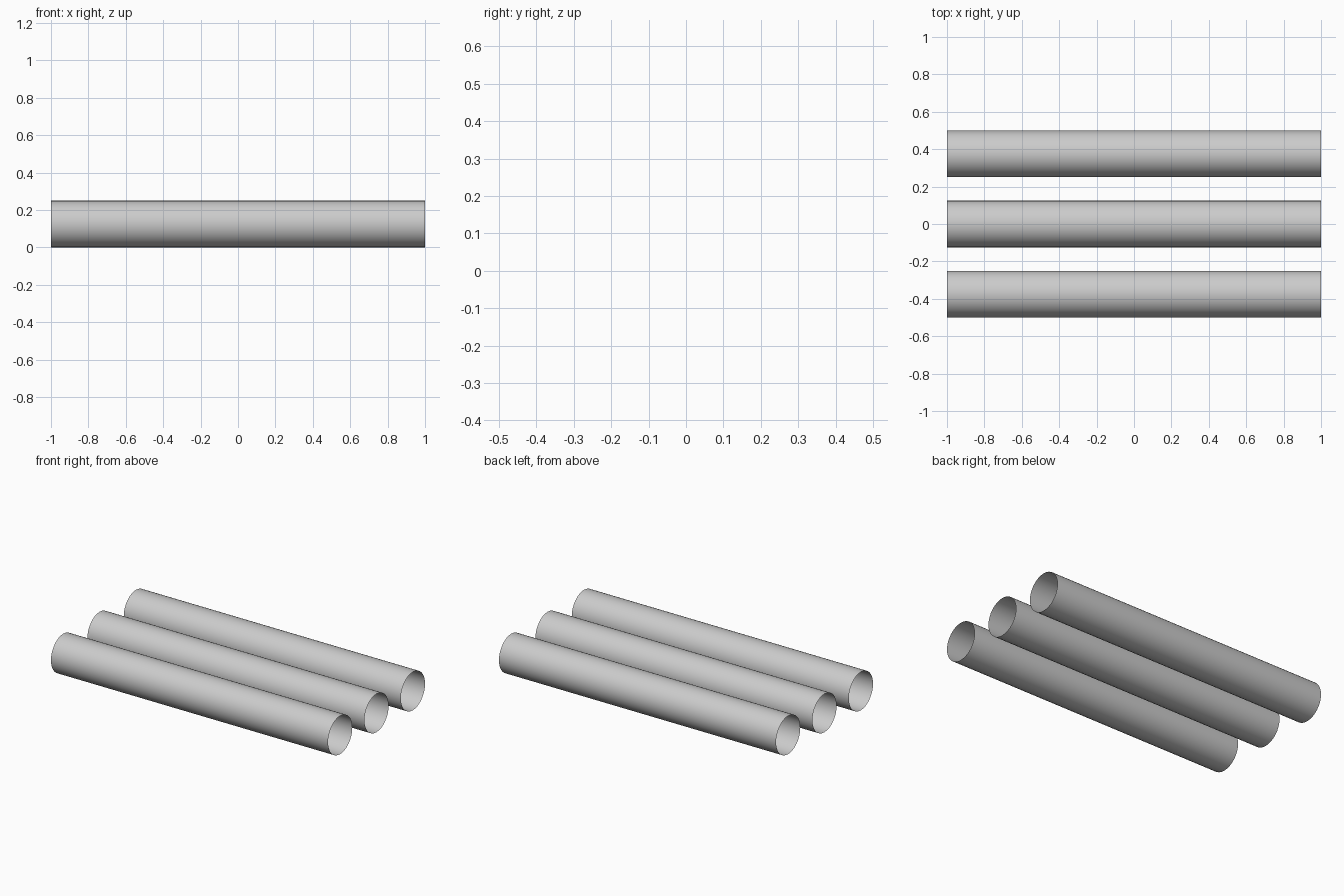
import bpy
import math

if "Cube" in bpy.data.objects:
    bpy.data.objects.remove(bpy.data.objects["Cube"])

RADIUS = 0.125
LENGTH = 2.0
SPACING = 0.375


def add_pipe(name, y):
    # Open-ended thin pipe lying along x
    bpy.ops.mesh.primitive_cylinder_add(
        vertices=32, radius=RADIUS, depth=LENGTH, end_fill_type='NOTHING',
        location=(0, y, RADIUS), rotation=(0, math.pi / 2, 0))
    pipe = bpy.context.object
    pipe.name = name
    bpy.ops.object.shade_smooth_by_angle(angle=math.radians(30))
    return pipe


# Row of three parallel pipes
for name, step in (("front_pipe", -1), ("middle_pipe", 0), ("back_pipe", 1)):
    add_pipe(name, step * SPACING)
